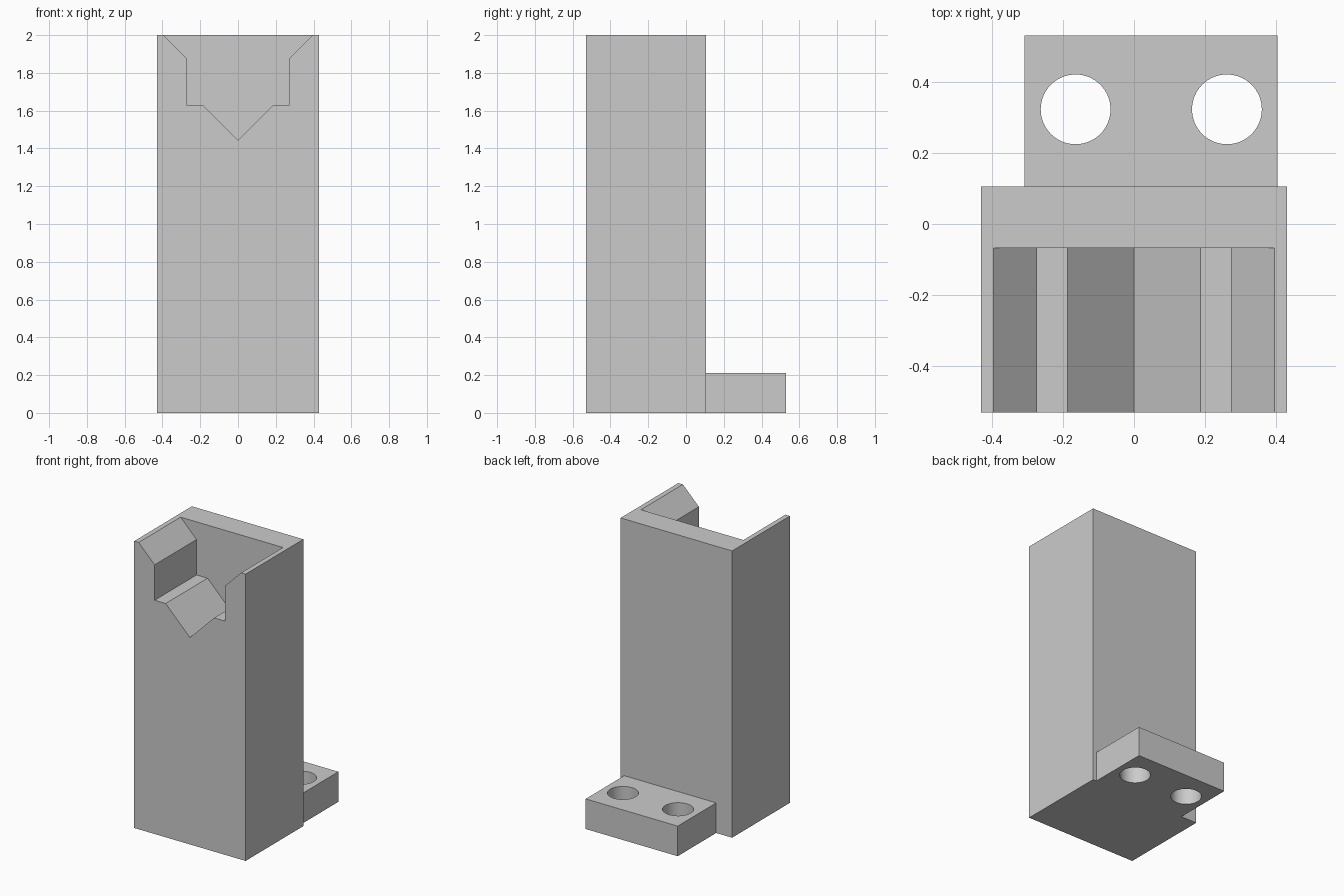
import bpy
import bmesh
from mathutils import Vector

cube = bpy.data.objects.get("Cube")
if cube:
    bpy.data.objects.remove(cube, do_unlink=True)

# One plain grey for the whole model
grey = bpy.data.materials.new("light_grey")
grey.use_nodes = True
colour = (0.6, 0.6, 0.6, 1.0)
grey.diffuse_color = colour
grey.node_tree.nodes["Principled BSDF"].inputs["Base Color"].default_value = colour


def prism(name, points, offset):
    """Extrude a closed outline of 3D points along an offset."""
    bm = bmesh.new()
    face = bm.faces.new([bm.verts.new(p) for p in points])
    result = bmesh.ops.extrude_face_region(bm, geom=[face], use_keep_orig=True)
    moved = [g for g in result["geom"] if isinstance(g, bmesh.types.BMVert)]
    bmesh.ops.translate(bm, verts=moved, vec=Vector(offset))
    bmesh.ops.recalc_face_normals(bm, faces=bm.faces)
    mesh = bpy.data.meshes.new(name)
    bm.to_mesh(mesh)
    bm.free()
    mesh.materials.append(grey)
    obj = bpy.data.objects.new(name, mesh)
    bpy.context.collection.objects.link(obj)
    return obj


def box(name, x0, x1, y0, y1, z0, z1):
    outline = [(x0, y0, z0), (x1, y0, z0), (x1, y1, z0), (x0, y1, z0)]
    return prism(name, outline, (0, 0, z1 - z0))


def cut(target, cutter):
    cutter.hide_render = True
    mod = target.modifiers.new("cut", 'BOOLEAN')
    mod.operation = 'DIFFERENCE'
    mod.solver = 'EXACT'
    mod.object = cutter
    bpy.context.view_layer.objects.active = target
    bpy.ops.object.modifier_apply(modifier=mod.name)
    bpy.data.objects.remove(cutter, do_unlink=True)


FRONT, BACK, HEIGHT = -0.53, 0.106, 2.0

# Tall block with a stepped V notch open to the front and top
column = box("column", -0.43, 0.43, FRONT, BACK, 0, HEIGHT)
half = [(0.495, 2.1), (0.272, 1.877), (0.272, 1.63), (0.187, 1.63)]
outline = half + [(0, 1.443)] + [(-x, z) for x, z in reversed(half)]
notch = prism("notch_cutter", [(x, FRONT - 0.1, z) for x, z in outline],
              (0, 0.1 - 0.068 - FRONT, 0))
cut(column, notch)

# Rear mounting foot with two through holes
foot = box("mounting_foot", -0.307, 0.403, BACK, 0.53, 0, 0.21)
for x in (-0.164, 0.261):
    bpy.ops.mesh.primitive_cylinder_add(vertices=64, radius=0.098, depth=1,
                                        location=(x, 0.322, 0.1))
    hole = bpy.context.object
    hole.name = "hole_cutter"
    hole.data.materials.append(grey)
    cut(foot, hole)

# Smooth the hole walls and keep every edge crisp
bpy.ops.object.select_all(action='DESELECT')
foot.select_set(True)
bpy.context.view_layer.objects.active = foot
bpy.ops.object.shade_smooth_by_angle(angle=0.5)
